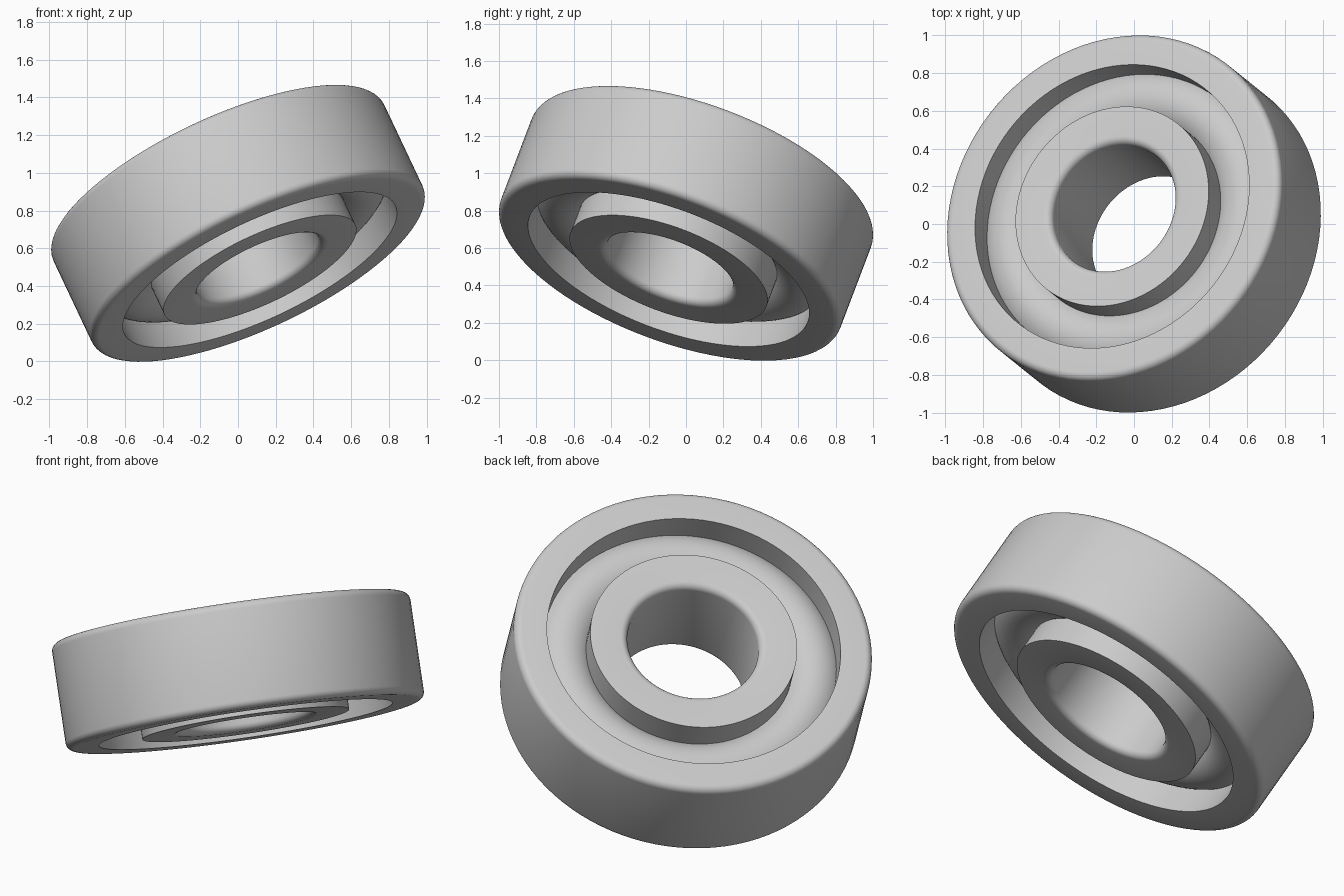
import bpy
import bmesh
import math
from mathutils import Matrix, Vector

cube = bpy.data.objects.get("Cube")
if cube:
    bpy.data.objects.remove(cube, do_unlink=True)

# Main sizes
SEGMENTS = 96
HALF_WIDTH = 0.288
OUTER_RADIUS = 0.97
OUTER_LIP = 0.795
INNER_LIP = 0.56
BORE_RADIUS = 0.355
FILLET = 0.04
BALL_RADIUS = 0.175
CENTRE = Vector((0, 0, 0.732))
AXIS = Vector((-0.404, 0.325, 0.855)).normalized()

# The whole bearing leans along AXIS
placement = Matrix.Translation(CENTRE) @ Vector((0, 0, 1)).rotation_difference(AXIS).to_matrix().to_4x4()

steel = bpy.data.materials.new("grey_steel")
steel.use_nodes = True
colour = (0.6, 0.6, 0.6, 1)
steel.diffuse_color = colour
steel.node_tree.nodes["Principled BSDF"].inputs["Base Color"].default_value = colour


def arc(r, z, radius, start, end, steps):
    """Points of an arc in the (radius, height) plane, angles in degrees."""
    angles = [math.radians(start + (end - start) * i / steps) for i in range(steps + 1)]
    return [(r + radius * math.cos(a), z + radius * math.sin(a)) for a in angles]


def lathe(name, profile):
    """Revolve a closed counter-clockwise (radius, height) profile."""
    bm = bmesh.new()
    rings = []
    for i in range(SEGMENTS):
        a = math.tau * i / SEGMENTS
        rings.append([bm.verts.new((r * math.cos(a), r * math.sin(a), z)) for r, z in profile])
    for i, ring in enumerate(rings):
        following = rings[(i + 1) % SEGMENTS]
        for j in range(len(profile)):
            k = (j + 1) % len(profile)
            bm.faces.new((ring[j], following[j], following[k], ring[k]))
    bmesh.ops.recalc_face_normals(bm, faces=bm.faces)
    mesh = bpy.data.meshes.new(name)
    bm.to_mesh(mesh)
    bm.free()
    mesh.materials.append(steel)
    obj = bpy.data.objects.new(name, mesh)
    bpy.context.collection.objects.link(obj)
    obj.matrix_world = placement
    bpy.ops.object.select_all(action="DESELECT")
    obj.select_set(True)
    bpy.context.view_layer.objects.active = obj
    bpy.ops.object.shade_smooth_by_angle(angle=math.radians(35))
    return obj


edge = HALF_WIDTH - FILLET

# Outer ring: rounded outside, sharp lip inside
lathe("outer_ring",
      [(OUTER_LIP, HALF_WIDTH), (OUTER_LIP, -HALF_WIDTH)]
      + arc(OUTER_RADIUS - FILLET, -edge, FILLET, -90, 0, 6)
      + arc(OUTER_RADIUS - FILLET, edge, FILLET, 0, 90, 6))

# Inner ring: rounded bore, sharp lip outside
lathe("inner_ring",
      [(INNER_LIP, -HALF_WIDTH), (INNER_LIP, HALF_WIDTH)]
      + arc(BORE_RADIUS + FILLET, edge, FILLET, 90, 180, 6)
      + arc(BORE_RADIUS + FILLET, -edge, FILLET, 180, 270, 6))

# Rounded race filling the gap between the rings
lathe("ball_race", arc((OUTER_LIP + INNER_LIP) / 2, 0, BALL_RADIUS, 0, 360, 48)[:-1])
